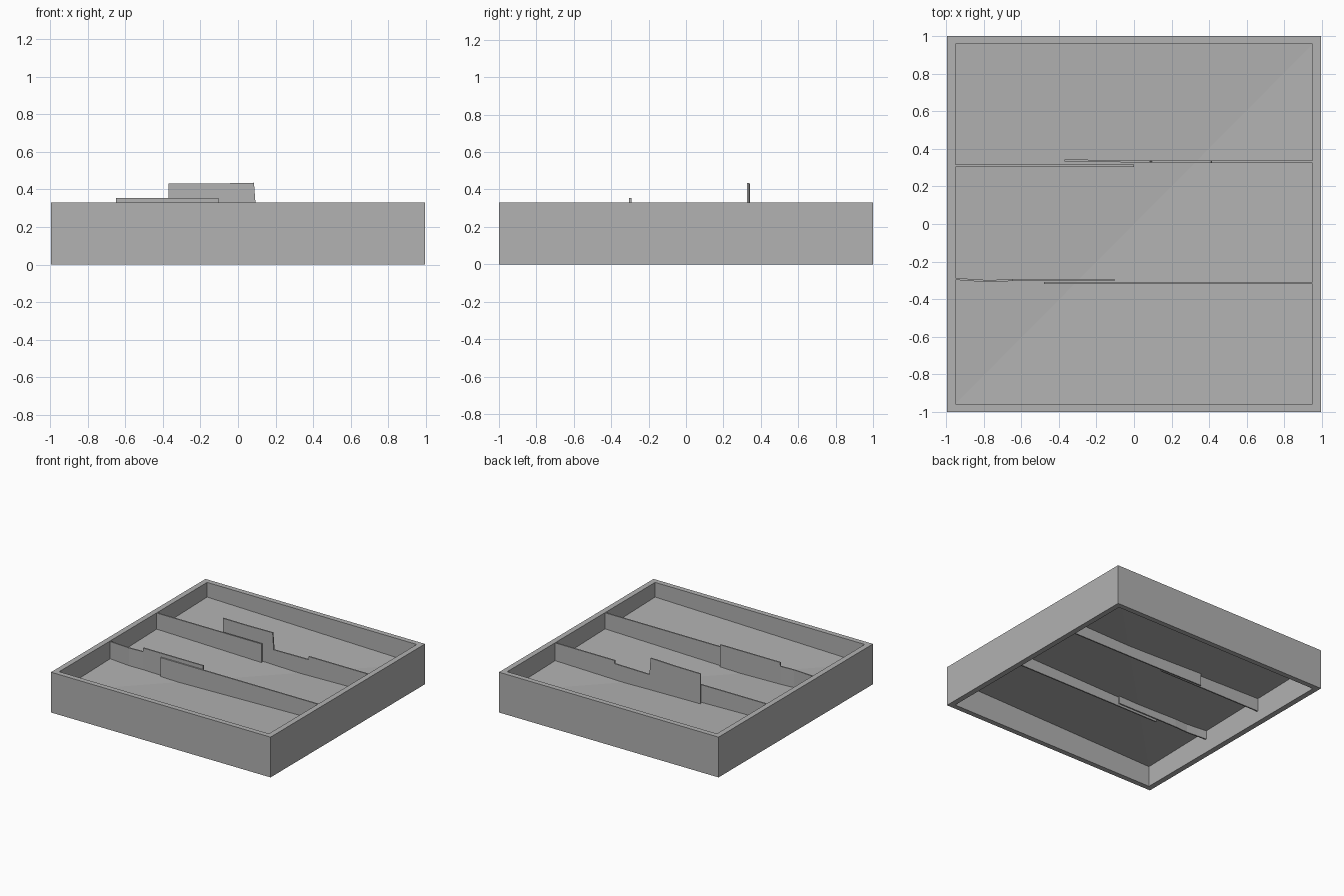
import bpy
import bmesh

cube = bpy.data.objects.get("Cube")
if cube:
    bpy.data.objects.remove(cube, do_unlink=True)

grey = bpy.data.materials.new("plain_grey")
grey.use_nodes = True
colour = (0.445, 0.445, 0.445, 1)
grey.diffuse_color = colour
grey.node_tree.nodes["Principled BSDF"].inputs["Base Color"].default_value = colour


def finish(name, bm):
    """Turn a bmesh into a named flat-shaded object."""
    mesh = bpy.data.meshes.new(name)
    bm.to_mesh(mesh)
    bm.free()
    mesh.materials.append(grey)
    obj = bpy.data.objects.new(name, mesh)
    bpy.context.collection.objects.link(obj)
    return obj


def bridge(bm, rings, closed):
    """Join successive four-point rings with quads."""
    pairs = list(zip(rings, rings[1:]))
    if closed:
        pairs.append((rings[-1], rings[0]))
    for a, b in pairs:
        for i in range(4):
            j = (i + 1) % 4
            bm.faces.new((a[i], a[j], b[j], b[i]))


def divider(name, bottom, columns, thickness=0.011):
    """Thin upright board following (x, y, top) columns."""
    bm = bmesh.new()
    h = thickness / 2
    rings = [[bm.verts.new((x, y + dy, z)) for dy, z in
              ((-h, bottom), (h, bottom), (h, top), (-h, top))]
             for x, y, top in columns]
    bridge(bm, rings, False)
    bm.faces.new(rings[0])
    bm.faces.new(rings[-1])
    bmesh.ops.recalc_face_normals(bm, faces=bm.faces)
    return finish(name, bm)


OUT_X, OUT_Y, IN_X, IN_Y, HEIGHT = 0.995, 1.0, 0.95, 0.957, 0.33
CORNERS = ((-1, -1), (1, -1), (1, 1), (-1, 1))

# Four-sided frame, open at top and bottom
bm = bmesh.new()
rings = [[bm.verts.new((sx * x, sy * y, z)) for sx, sy in CORNERS]
         for x, y, z in ((OUT_X, OUT_Y, 0), (OUT_X, OUT_Y, HEIGHT),
                         (IN_X, IN_Y, HEIGHT), (IN_X, IN_Y, 0))]
bridge(bm, rings, True)
bmesh.ops.recalc_face_normals(bm, faces=bm.faces)
finish("tray_frame", bm)

# Floor sheet with a slight fold along one diagonal
bm = bmesh.new()
c = [bm.verts.new((sx * IN_X, sy * IN_Y, 0.17 if sx == sy else 0.21))
     for sx, sy in CORNERS]
bm.faces.new((c[0], c[1], c[2]))
bm.faces.new((c[0], c[2], c[3]))
finish("tray_floor", bm)

# Overlapping pairs of divider boards
divider("back_divider_right", 0.09,
        [(-IN_X, 0.31, 0.328), (0, 0.31, 0.328)])
divider("back_divider_left", 0.085,
        [(-0.37, 0.338, 0.43), (-0.15, 0.335, 0.43), (0.085, 0.332, 0.435),
         (0.095, 0.332, 0.298), (0.41, 0.331, 0.302), (0.412, 0.331, 0.328),
         (IN_X, 0.331, 0.328)])
divider("front_divider_right", 0.113,
        [(-IN_X, -0.292, 0.324), (-0.87, -0.298, 0.324),
         (-0.77, -0.304, 0.324), (-0.65, -0.298, 0.324),
         (-0.648, -0.298, 0.355), (-0.105, -0.298, 0.355)])
divider("front_divider_left", 0.1,
        [(-0.48, -0.315, 0.328), (IN_X, -0.315, 0.328)])
